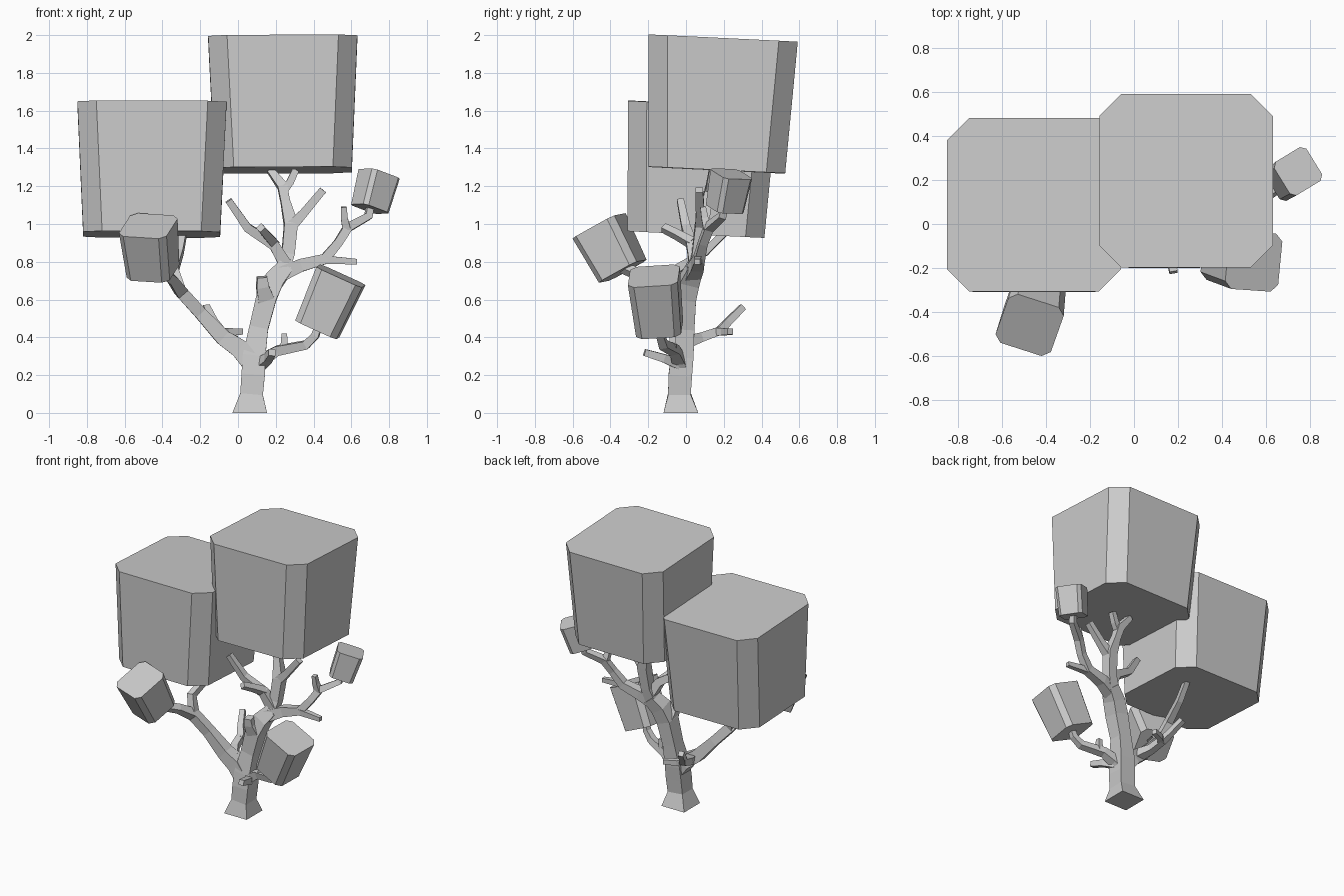
import bpy, bmesh
from mathutils import Vector


def finish(bm, name):
    bmesh.ops.recalc_face_normals(bm, faces=bm.faces)
    mesh = bpy.data.meshes.new(name)
    bm.to_mesh(mesh)
    bm.free()
    obj = bpy.data.objects.new(name, mesh)
    bpy.context.collection.objects.link(obj)
    return obj


def loft(bm, rings):
    """Skin a list of equal point rings and cap both ends."""
    loops = [[bm.verts.new(p) for p in ring] for ring in rings]
    n = len(loops[0])
    for a, b in zip(loops, loops[1:]):
        for i in range(n):
            j = (i + 1) % n
            bm.faces.new((a[i], a[j], b[j], b[i]))
    bm.faces.new(loops[0][::-1])
    bm.faces.new(loops[-1])


def branch(name, *path):
    """Square-section limb along (x, y, z, half_width) points."""
    pts = [Vector(p[:3]) for p in path]
    rings, u = [], None
    for i, p in enumerate(pts):
        before = (p - pts[i - 1]).normalized() if i else Vector()
        after = (pts[i + 1] - p).normalized() if i + 1 < len(pts) else Vector()
        t = (before + after).normalized()
        if name == "trunk" and i == 0:
            t = Vector((0, 0, 1))
        if u is None:
            u = Vector((0, 1, 0)) if abs(t.y) < 0.8 else Vector((1, 0, 0))
        u = (u - t * u.dot(t)).normalized()
        v = t.cross(u)
        r = path[i][3]
        rings.append([p + u * a * r + v * b * r for a, b in ((1, 1), (-1, 1), (-1, -1), (1, -1))])
    bm = bmesh.new()
    loft(bm, rings)
    return finish(bm, name)


def foliage(name, bottom, top, x_dir, w_top, w_bottom, chamfer):
    """Tapered block with chamfered upright corners."""
    bottom, top = Vector(bottom), Vector(top)
    n = (top - bottom).normalized()
    u = Vector(x_dir)
    u = (u - n * u.dot(n)).normalized()
    v = n.cross(u)
    rings = []
    for c, w in ((bottom, w_bottom), (top, w_top)):
        h = w / 2
        k = h - chamfer
        outline = ((h, -k), (h, k), (k, h), (-k, h), (-h, k), (-h, -k), (-k, -h), (k, -h))
        rings.append([c + u * a + v * b for a, b in outline])
    bm = bmesh.new()
    loft(bm, rings)
    return finish(bm, name)


# Foliage blocks
foliage("canopy_upper", (0.24, 0.163, 1.285), (0.237, 0.197, 1.983), (1, 0, 0), 0.79, 0.725, 0.1)
foliage("canopy_left", (-0.457, 0.053, 0.945), (-0.455, 0.087, 1.634), (1, 0, 0), 0.79, 0.725, 0.1)
foliage("foliage_front", (-0.45, -0.335, 0.75), (-0.475, -0.46, 0.99), (0.2, -0.06, -0.02), 0.265, 0.24, 0.034)
foliage("foliage_low_right", (0.42, -0.14, 0.445), (0.545, -0.17, 0.725), (0.9, -0.06, -0.43), 0.265, 0.24, 0.034)
foliage("foliage_high_right", (0.698, 0.205, 1.08), (0.747, 0.24, 1.265), (0.14, 0.085, -0.04), 0.18, 0.165, 0.022)

# Trunk and the main leader
branch("trunk", (0.062, -0.027, 0, 0.092), (0.072, -0.035, 0.1, 0.06), (0.08, -0.03, 0.2, 0.062),
       (0.085, -0.02, 0.3, 0.06), (0.11, -0.005, 0.45, 0.05), (0.15, 0, 0.61, 0.054),
       (0.19, 0.02, 0.7, 0.052), (0.25, 0.05, 0.77, 0.042))
branch("trunk_stub", (0.15, -0.01, 0.6, 0.045), (0.13, -0.04, 0.67, 0.033), (0.127, -0.05, 0.72, 0.026))

# Upper limb under the tall canopy
branch("upper_limb", (0.23, 0.04, 0.74, 0.04), (0.265, 0.065, 0.84, 0.034), (0.28, 0.085, 1.0, 0.036),
       (0.25, 0.11, 1.12, 0.024), (0.235, 0.13, 1.2, 0.026), (0.17, 0.16, 1.285, 0.018))
branch("upper_fork_twig", (0.24, 0.12, 1.17, 0.02), (0.275, 0.13, 1.22, 0.02), (0.305, 0.14, 1.285, 0.018))
branch("upper_right_twig", (0.275, 0.08, 0.98, 0.03), (0.35, 0.075, 1.06, 0.023), (0.45, 0.07, 1.18, 0.02))

# Limb leaning left from the leader
branch("middle_limb", (0.25, 0.05, 0.79, 0.034), (0.19, 0.03, 0.89, 0.028), (0.05, 0, 0.98, 0.023), (-0.05, -0.03, 1.125, 0.018))
branch("middle_twig", (0.19, 0.03, 0.9, 0.024), (0.15, -0.05, 0.945, 0.021), (0.12, -0.12, 0.98, 0.019))

# Limb carrying the high right foliage
branch("right_limb", (0.22, 0.035, 0.73, 0.04), (0.33, 0.06, 0.78, 0.034), (0.46, 0.07, 0.815, 0.028),
       (0.53, 0.09, 0.9, 0.023), (0.58, 0.12, 0.98, 0.024), (0.69, 0.19, 1.04, 0.02), (0.7, 0.207, 1.1, 0.018))
branch("right_stub_low", (0.43, 0.065, 0.81, 0.022), (0.53, 0.062, 0.807, 0.019), (0.63, 0.06, 0.8, 0.015))
branch("right_stub_high", (0.575, 0.115, 0.97, 0.022), (0.563, 0.1, 1.03, 0.018), (0.56, 0.09, 1.09, 0.015))

# Left limb with its forks
branch("left_limb", (0.08, -0.03, 0.25, 0.05), (0.01, -0.025, 0.34, 0.05), (-0.08, -0.03, 0.4, 0.042),
       (-0.2, -0.05, 0.53, 0.033), (-0.3, -0.085, 0.64, 0.033), (-0.35, -0.19, 0.71, 0.025), (-0.43, -0.34, 0.77, 0.022))
branch("left_up_twig", (-0.3, -0.085, 0.64, 0.028), (-0.34, -0.05, 0.76, 0.024),
       (-0.31, 0.1, 0.85, 0.02), (-0.29, 0.2, 0.95, 0.018))
branch("left_back_limb", (-0.03, -0.01, 0.37, 0.034), (-0.08, 0.08, 0.4, 0.025), (-0.1, 0.18, 0.435, 0.023),
       (-0.13, 0.22, 0.48, 0.02), (-0.17, 0.3, 0.56, 0.018))
branch("left_back_twig", (-0.1, 0.16, 0.43, 0.02), (-0.06, 0.2, 0.43, 0.019), (0.02, 0.235, 0.43, 0.016))

# Low right limb with its twigs
branch("low_limb", (0.08, -0.03, 0.22, 0.045), (0.13, -0.04, 0.28, 0.034), (0.21, -0.06, 0.33, 0.026),
       (0.36, -0.12, 0.36, 0.023), (0.41, -0.135, 0.41, 0.02), (0.425, -0.14, 0.46, 0.018))
branch("low_up_twig", (0.23, -0.07, 0.33, 0.02), (0.245, -0.07, 0.37, 0.018), (0.245, -0.07, 0.42, 0.015))
branch("low_front_twig", (0.12, -0.04, 0.26, 0.028), (0.16, -0.12, 0.29, 0.022), (0.18, -0.22, 0.32, 0.018))
